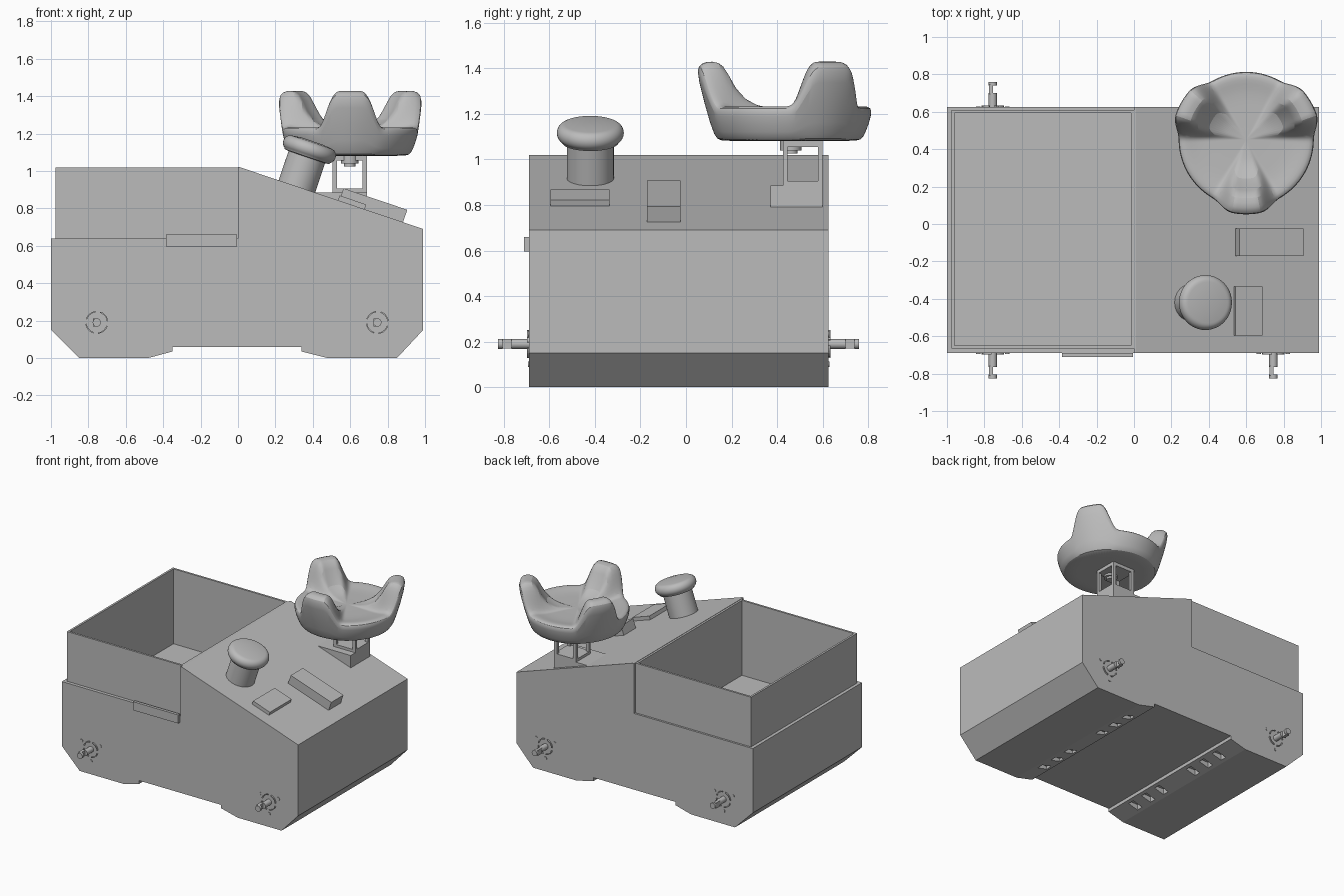
import bpy, bmesh, math
from mathutils import Matrix, Vector

if "Cube" in bpy.data.objects:
    bpy.data.objects.remove(bpy.data.objects["Cube"])

GREY = (0.5, 0.5, 0.5, 1)
mat = bpy.data.materials.new("plain_grey")
mat.use_nodes = True
mat.diffuse_color = GREY
mat.node_tree.nodes["Principled BSDF"].inputs["Base Color"].default_value = GREY


def finish(name, bm, smooth=False):
    bmesh.ops.recalc_face_normals(bm, faces=bm.faces)
    me = bpy.data.meshes.new(name)
    bm.to_mesh(me)
    bm.free()
    me.materials.append(mat)
    ob = bpy.data.objects.new(name, me)
    bpy.context.collection.objects.link(ob)
    bpy.ops.object.select_all(action='DESELECT')
    ob.select_set(True)
    bpy.context.view_layer.objects.active = ob
    if smooth:
        bpy.ops.object.shade_smooth_by_angle(angle=math.radians(35))
    return ob


def add_box(bm, lo, hi, m=Matrix()):
    lo, hi = Vector(lo), Vector(hi)
    t = Matrix.Translation((lo + hi) / 2) @ Matrix.Diagonal((*(hi - lo), 1))
    bmesh.ops.create_cube(bm, size=1, matrix=m @ t)


def box(name, lo, hi, m=Matrix()):
    bm = bmesh.new()
    add_box(bm, lo, hi, m)
    return finish(name, bm)


def extrude_xz(name, pts, y0, y1):
    bm = bmesh.new()
    f = bm.faces.new([bm.verts.new((x, y0, z)) for x, z in pts])
    g = bmesh.ops.extrude_face_region(bm, geom=[f])["geom"]
    bmesh.ops.translate(bm, vec=(0, y1 - y0, 0),
                        verts=[v for v in g if isinstance(v, bmesh.types.BMVert)])
    return finish(name, bm)


def lathe(bm, profile, m, n=48):
    # profile of (radius, height) spun about local z, capped at both ends
    rings = [[bm.verts.new(m @ Vector((r * math.cos(i * math.tau / n),
                                       r * math.sin(i * math.tau / n), h)))
              for i in range(n)] for r, h in profile]
    for a, b in zip(rings, rings[1:]):
        for i in range(n):
            j = (i + 1) % n
            bm.faces.new((a[i], a[j], b[j], b[i]))
    bm.faces.new(rings[0])
    bm.faces.new(rings[-1])


# Body with sloped console, chamfered ends and raised belly
FRONT, BACK = -0.69, 0.625
body = extrude_xz("body", [
    (-1, 0.15), (-0.85, 0), (-0.48, 0), (-0.35, 0.035), (-0.35, 0.06), (0.34, 0.06),
    (0.34, 0.035), (0.48, 0), (0.85, 0), (0.99, 0.15), (0.99, 0.69), (0.01, 1.02),
    (0, 1.02), (0, 0.64), (-1, 0.64)], FRONT, BACK)

# Recess for the bin and clip notches under the belly edges
bm = bmesh.new()
add_box(bm, (-0.965, -0.655, 0.43), (-0.01, 0.6, 1.2))
for x in (-0.415, 0.405):
    for side in (-1, 1):
        for d in (0.17, 0.31, 0.45):
            y = -0.03 + side * d
            add_box(bm, (x - 0.04, y - 0.025, -0.1), (x + 0.04, y + 0.025, 0.05))
cutter = finish("cutter", bm)
cutter.hide_render = True
mod = body.modifiers.new("cut", 'BOOLEAN')
mod.object, mod.operation, mod.solver = cutter, 'DIFFERENCE', 'EXACT'
bpy.context.view_layer.objects.active = body
bpy.ops.object.modifier_apply(modifier="cut")
bpy.data.objects.remove(cutter)

# Open storage bin
bm = bmesh.new()
add_box(bm, (-0.975, -0.665, 0.43), (-0.001, 0.61, 1.018))
top = max(bm.faces, key=lambda f: f.calc_center_median().z)
bmesh.ops.inset_region(bm, faces=[top], thickness=0.022)
g = bmesh.ops.extrude_face_region(bm, geom=[top])["geom"]
bmesh.ops.translate(bm, vec=(0, 0, -0.57),
                    verts=[v for v in g if isinstance(v, bmesh.types.BMVert)])
bmesh.ops.delete(bm, geom=[top], context='FACES_ONLY')
finish("storage_bin", bm)

box("front_latch", (-0.385, FRONT - 0.022, 0.595), (-0.005, FRONT, 0.66))

# Wheel shafts with keyed ends and motor mounting marks
for x, xn in ((-0.755, "right"), (0.745, "left")):
    for y, out, yn in ((FRONT, 1, "front"), (BACK, -1, "back")):
        m = Matrix.Translation((x, y, 0.19)) @ Matrix.Rotation(out * math.pi / 2, 4, 'X')
        bm = bmesh.new()
        lathe(bm, [(0.022, -0.02), (0.022, 0.075)], m, 24)
        lathe(bm, [(0.022, 0.115), (0.022, 0.135)], m, 24)
        add_box(bm, (-0.02, -0.021, 0.07), (0.002, 0.021, 0.12), m)
        finish(f"{yn}_{xn}_shaft", bm, True)
        bm = bmesh.new()
        for k in range(4):
            arc = [k * math.pi / 2 + 0.12 + s * 0.19 for s in range(8)]
            for a, b in zip(arc, arc[1:-1]):
                t = m @ Matrix.Rotation((a + b) / 2, 4, 'Z')
                add_box(bm, (0.054, -0.0056, 0), (0.061, 0.0056, 0.009), t)
        for a in (90, 210, 330):
            t = m @ Matrix.Rotation(math.radians(a) * -out, 4, 'Z')
            if out == 1:
                t = m @ Matrix.Rotation(math.radians(a + 180), 4, 'Z')
            lathe(bm, [(0.012, 0), (0.012, 0.004)],
                  t @ Matrix.Translation((0.09, 0, 0)), 16)
        finish(f"{yn}_{xn}_motor_mount", bm)

# Console frame: local x runs down the slope, local z is its normal
SLOPE = math.atan2(0.33, 0.98)


def on_slope(x, y):
    z = 1.02 - (x - 0.01) * math.tan(SLOPE)
    return Matrix.Translation((x, y, z)) @ Matrix.Rotation(SLOPE, 4, 'Y')


bm = bmesh.new()
lathe(bm, [(0.103, -0.03), (0.103, 0.18)], on_slope(0.315, -0.42))
finish("button_stem", bm, True)
bm = bmesh.new()
cap = [(0.1, 0.165), (0.125, 0.168)]
cap += [(0.11 + 0.037 * math.cos(a), 0.21 + 0.04 * math.sin(a))
        for a in [math.radians(d) for d in range(-60, 91, 15)]]
lathe(bm, cap + [(0.06, 0.256)], on_slope(0.315, -0.42))
finish("button_cap", bm, True)
box("small_panel", (-0.075, -0.13, -0.01), (0.075, 0.13, 0.027), on_slope(0.606, -0.465))
box("display_block", (-0.18, -0.073, -0.01), (0.18, 0.073, 0.07), on_slope(0.712, -0.098))

# Mounting bracket: wedge foot and open cage
extrude_xz("bracket_foot", [(0.41, 0.885), (0.69, 0.885), (0.69, 0.785)], 0.37, 0.6)
bm = bmesh.new()
for x in (0.505, 0.665):
    for y in (0.425, 0.58):
        add_box(bm, (x, y, 0.88), (x + 0.025, y + 0.02, 1.08))
add_box(bm, (0.505, 0.425, 1.055), (0.69, 0.6, 1.08))
add_box(bm, (0.505, 0.425, 0.88), (0.69, 0.6, 0.905))
finish("bracket_cage", bm)
bm = bmesh.new()
lathe(bm, [(0.047, 1.04), (0.047, 1.09)], Matrix.Translation((0.597, 0.46, 0)), 32)
lathe(bm, [(0.03, 1.025), (0.03, 1.05)], Matrix.Translation((0.597, 0.46, 0)), 32)
finish("mount_bolt", bm, True)

# Three-horned sensor: blend a rim profile and a horn profile around the axis
RIM = [(0.29, 1.08), (0.315, 1.085), (0.335, 1.11), (0.365, 1.2), (0.36, 1.225),
       (0.34, 1.235), (0.3, 1.23), (0.25, 1.22), (0.15, 1.22), (0.05, 1.22)]
HORN = [(0.29, 1.08), (0.315, 1.085), (0.34, 1.13), (0.405, 1.37), (0.4, 1.41),
        (0.37, 1.43), (0.31, 1.43), (0.275, 1.39), (0.22, 1.26), (0.1, 1.22)]
N = 96
bm = bmesh.new()
rings = [[] for _ in RIM]
for i in range(N):
    a = i * math.tau / N
    off = abs((math.degrees(a) - 30 + 60) % 120 - 60)
    w = min(1, max(0, (29 - off) / 18))
    w = w * w * (3 - 2 * w)
    for ring, (r0, z0), (r1, z1) in zip(rings, RIM, HORN):
        r = r0 + (r1 - r0) * w
        ring.append(bm.verts.new((0.6 + r * math.cos(a), 0.452 + r * math.sin(a),
                                  z0 + (z1 - z0) * w)))
for p, q in zip(rings, rings[1:]):
    for i in range(N):
        j = (i + 1) % N
        bm.faces.new((p[i], p[j], q[j], q[i]))
bm.faces.new(rings[0])
bm.faces.new(rings[-1])
sensor = finish("sensor", bm, True)
sub = sensor.modifiers.new("round", 'SUBSURF')
sub.levels = sub.render_levels = 1
